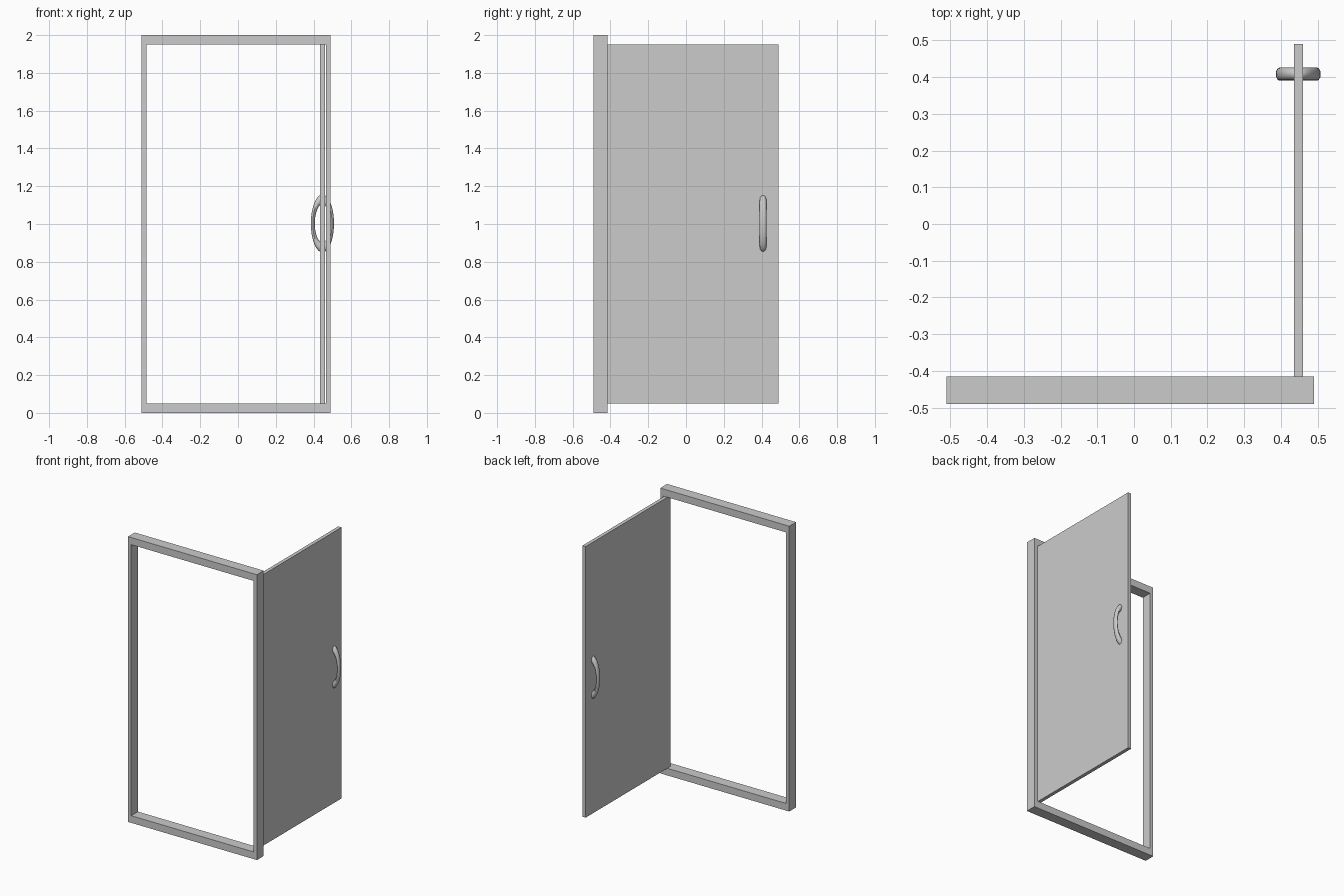
import bpy, bmesh
from math import radians

if "Cube" in bpy.data.objects:
    bpy.data.objects.remove(bpy.data.objects["Cube"])


def new_object(name, bm):
    bmesh.ops.recalc_face_normals(bm, faces=bm.faces[:])
    mesh = bpy.data.meshes.new(name)
    bm.to_mesh(mesh)
    bm.free()
    obj = bpy.data.objects.new(name, mesh)
    bpy.context.collection.objects.link(obj)
    return obj


def rect_loop(bm, x0, x1, z0, z1, y):
    return [bm.verts.new((x, y, z)) for x, z in ((x0, z0), (x1, z0), (x1, z1), (x0, z1))]


# Door frame: outer and inner rectangles joined front to back
bm = bmesh.new()
outer, inner = (-0.51, 0.49, 0.0, 2.0), (-0.485, 0.465, 0.05, 1.95)
front, back = -0.49, -0.415
loops = [rect_loop(bm, *outer, front), rect_loop(bm, *outer, back),
         rect_loop(bm, *inner, back), rect_loop(bm, *inner, front)]
for a, b in zip(loops, loops[1:] + loops[:1]):
    for i in range(4):
        j = (i + 1) % 4
        bm.faces.new((a[i], a[j], b[j], b[i]))
new_object("door_frame", bm)

# Door panel standing open at a right angle
bm = bmesh.new()
bmesh.ops.create_cube(bm, size=1)
bmesh.ops.scale(bm, vec=(0.025, 0.94, 1.9), verts=bm.verts)
bmesh.ops.translate(bm, vec=(0.4475, 0.02, 1.0), verts=bm.verts)
new_object("door_panel", bm)

# Handle: squashed ring passing through the panel
bpy.ops.mesh.primitive_torus_add(major_segments=48, minor_segments=12,
                                 major_radius=0.127, minor_radius=0.026,
                                 location=(0.447, 0.408, 1.003),
                                 rotation=(radians(90), 0, 0))
handle = bpy.context.object
handle.name = "door_handle"
handle.scale = (0.4, 1.0, 0.69)
bpy.ops.object.transform_apply(location=False, rotation=True, scale=True)
bpy.ops.object.shade_smooth_by_angle(angle=radians(40))
